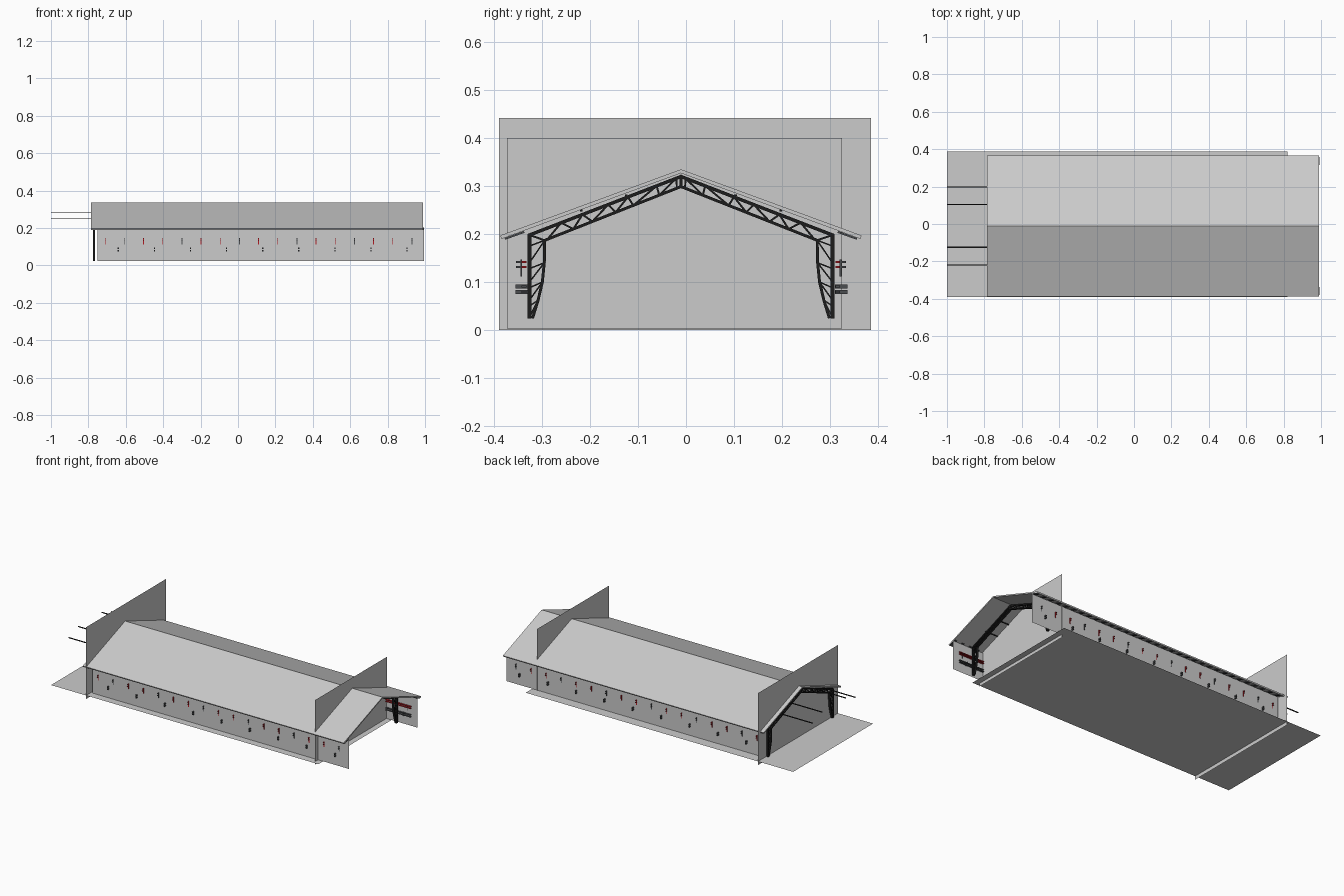
import bpy, bmesh
from mathutils import Vector, Matrix

if "Cube" in bpy.data.objects:
    bpy.data.objects.remove(bpy.data.objects["Cube"])

YC = -0.0105      # centre line of the hall
FLOOR = 0.022
WALL = 0.333      # wall offset from centre line


def material(name, rgb):
    m = bpy.data.materials.new(name)
    m.diffuse_color = (*rgb, 1)
    m.use_nodes = True
    m.node_tree.nodes["Principled BSDF"].inputs["Base Color"].default_value = m.diffuse_color
    return m


BLACK = material("black_steel", (0.012, 0.012, 0.012))
RED = material("red_paint", (0.45, 0.01, 0.015))
DARK = material("dark_grey", (0.07, 0.075, 0.08))


def finish(name, bm, mat=None):
    me = bpy.data.meshes.new(name)
    bmesh.ops.recalc_face_normals(bm, faces=bm.faces)
    bm.to_mesh(me)
    bm.free()
    ob = bpy.data.objects.new(name, me)
    if mat:
        me.materials.append(mat)
    bpy.context.collection.objects.link(ob)
    return ob


def box(bm, x0, x1, y0, y1, z0, z1):
    c = Vector(((x0 + x1) / 2, (y0 + y1) / 2, (z0 + z1) / 2))
    s = Matrix.Diagonal((x1 - x0, y1 - y0, z1 - z0, 1))
    bmesh.ops.create_cube(bm, size=1, matrix=Matrix.Translation(c) @ s)


def bar(bm, a, b, t, w):
    """Bar in the y-z plane from a to b, thickness t, width w along x."""
    a, b = Vector((0, *a)), Vector((0, *b))
    d = (b - a).normalized()
    n = Vector((1, 0, 0)).cross(d)
    rot = Matrix((Vector((1, 0, 0)), d, n)).transposed().to_4x4()
    s = Matrix.Diagonal((w, (b - a).length + t * 0.6, t, 1))
    bmesh.ops.create_cube(bm, size=1, matrix=Matrix.Translation((a + b) / 2) @ rot @ s)


def sheet(name, corners):
    bm = bmesh.new()
    bm.faces.new([bm.verts.new(c) for c in corners])
    return finish(name, bm)


def end_wall(name, x, y0, y1, z0, z1):
    return sheet(name, [(x, y0, z0), (x, y1, z0), (x, y1, z1), (x, y0, z1)])


# floor slab, end screens and long side walls
sheet("floor", [(-1, -0.39, FLOOR), (0.82, -0.39, FLOOR), (0.82, 0.387, FLOOR), (-1, 0.387, FLOOR)])
end_wall("left_end_wall", -0.761, -0.39, 0.386, 0, 0.442)
end_wall("right_end_wall", 0.785, -0.373, 0.325, 0.003, 0.4)
for name, s in (("front_wall", -1), ("back_wall", 1)):
    y = YC + s * WALL
    sheet(name, [(-0.75, y, FLOOR), (0.995, y, FLOOR), (0.995, y, 0.2), (-0.75, y, 0.2)])

# gabled roof, extruded along x from its section
section = [(-0.377, 0.197), (0, 0.335), (0.377, 0.197), (0.374, 0.190), (0, 0.327), (-0.374, 0.190)]
bm = bmesh.new()
f = bm.faces.new([bm.verts.new((-0.785, YC + y, z)) for y, z in section])
ext = bmesh.ops.extrude_face_region(bm, geom=[f], use_keep_orig=True)
bmesh.ops.translate(bm, vec=(1.775, 0, 0), verts=[v for v in ext["geom"] if isinstance(v, bmesh.types.BMVert)])
finish("roof", bm)

# trussed portal frames: tapered lattice columns and lattice rafters
bm = bmesh.new()
W = 0.013
inner = [(0.309, 0.026), (0.298, 0.062), (0.289, 0.1), (0.285, 0.14), (0.284, 0.187)]


def lerp(a, b, t):
    return (a[0] + (b[0] - a[0]) * t, a[1] + (b[1] - a[1]) * t)


for s in (-1, 1):
    def P(p):
        return (YC + s * p[0], p[1])
    eave, ridge = (0.316, 0.198), (0, 0.32)
    low_eave, low_ridge = (0.284, 0.187), (0, 0.299)
    bar(bm, P((0.316, 0.026)), P(eave), 0.008, W)
    for a, b in zip(inner, inner[1:]):
        bar(bm, P(a), P(b), 0.006, W)
    bar(bm, P(eave), P(ridge), 0.007, W)
    bar(bm, P(low_eave), P(low_ridge), 0.006, W)
    bar(bm, P(low_eave), P(eave), 0.004, W * 0.6)
    # column webs
    for i, p in enumerate(inner[1:]):
        bar(bm, P(p), P((0.316, p[1] - 0.012)), 0.003, W * 0.6)
        bar(bm, P(p), P((0.316, inner[i][1])), 0.003, W * 0.6)
    # rafter webs
    stops = [0.02, 0.21, 0.35, 0.52, 0.65, 0.84, 0.97]
    for a, b in zip(stops, stops[1:]):
        bar(bm, P(lerp(low_eave, low_ridge, a)), P(lerp(eave, ridge, b)), 0.004, W * 0.6)
        bar(bm, P(lerp(low_eave, low_ridge, b)), P(lerp(eave, ridge, b)), 0.004, W * 0.6)
bar(bm, (YC, 0.299), (YC, 0.32), 0.007, W)
frames = finish("portal_frames", bm, BLACK)
frames.location.x = -0.77
arr = frames.modifiers.new("bays", "ARRAY")
arr.count = 7
arr.use_relative_offset = False
arr.use_constant_offset = True
arr.constant_offset_displace = (0.2725, 0, 0)

# purlins running out past the left gable
bm = bmesh.new()
for s in (-1, 1):
    for y, z in ((0.208, 0.249), (0.114, 0.281)):
        box(bm, -1, 0.87, YC + s * y - 0.003, YC + s * y + 0.003, z - 0.002, z + 0.002)
finish("purlins", bm, BLACK)

# short rafter ends under the eaves
bm = bmesh.new()
for s in (-1, 1):
    for i in range(33):
        n = len(bm.verts)
        bar(bm, (YC + s * 0.328, 0.204), (YC + s * 0.366, 0.1905), 0.004, 0.018)
        bm.verts.ensure_lookup_table()
        bmesh.ops.translate(bm, vec=(-0.73 + i * 0.0535, 0, 0), verts=bm.verts[n:])
finish("eave_rafter_ends", bm, DARK)

# wall brackets: tall red and dark hangers above, small grey clips below
red, dark = bmesh.new(), bmesh.new()
for s in (-1, 1):
    y = YC + s * WALL
    for i in range(17):
        x = -0.71 + i * 0.1025
        bm = dark if i % 3 == 1 else red
        box(bm, x - 0.002, x + 0.002, y - 0.002, y + 0.002, 0.112, 0.147)
        for z in (0.131, 0.142):
            box(bm, x - 0.002, x + 0.002, y - 0.011, y + 0.011, z - 0.002, z + 0.002)
    for i in range(9):
        x = -0.64 + i * 0.193
        for z in (0.079, 0.091):
            box(dark, x - 0.003, x + 0.003, y - 0.012, y + 0.014, z - 0.004, z + 0.004)
    # rails along the inside of the wall
    y0, y1 = sorted((y - s * 0.001, y - s * 0.011))
    for bm, levels in ((red, (0.131, 0.142)), (dark, (0.079, 0.091))):
        for z in levels:
            box(bm, -0.74, 0.955, y0, y1, z - 0.002, z + 0.002)
finish("red_hangers_and_rails", red, RED)
finish("grey_clips_and_rails", dark, DARK)
